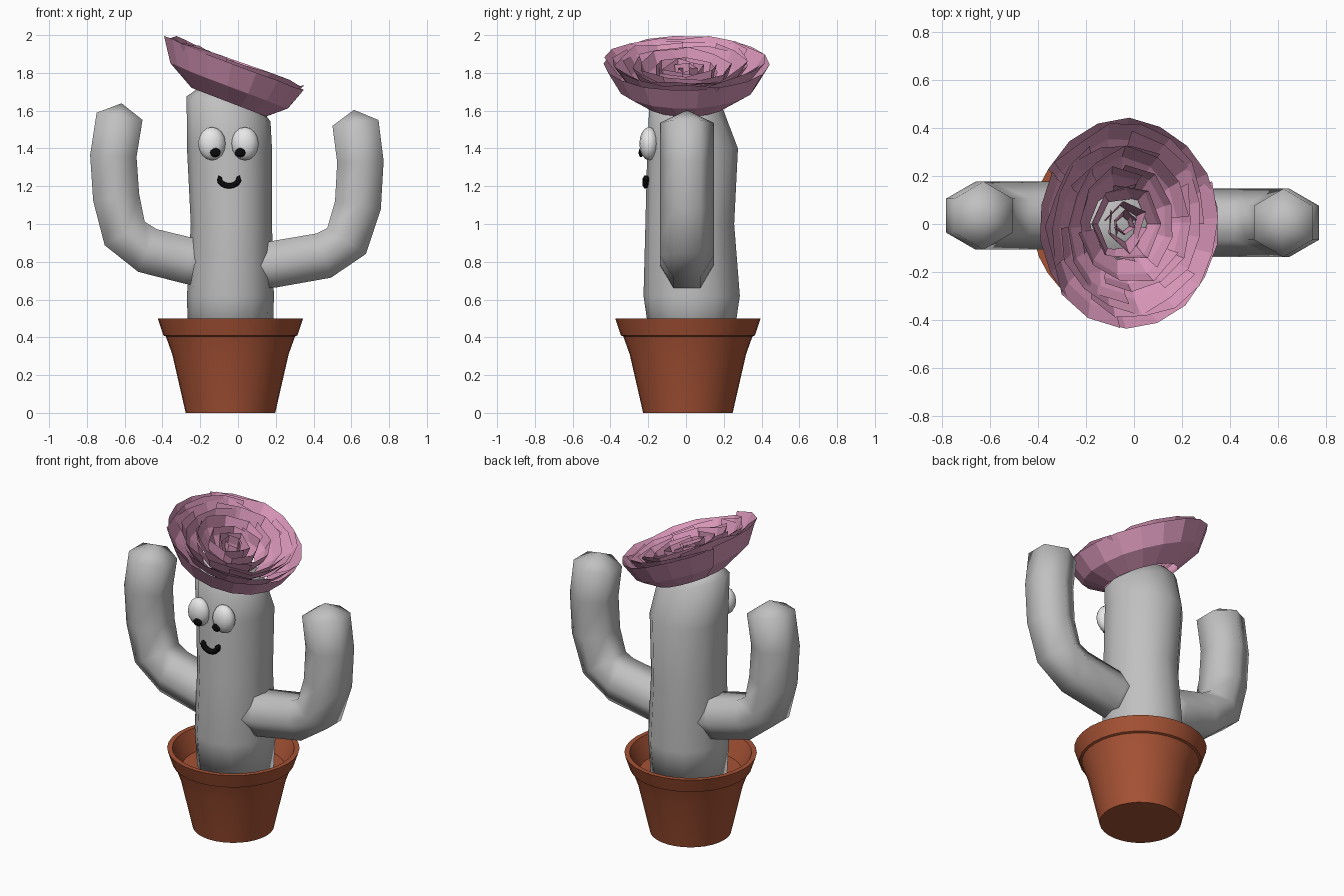
import bpy, bmesh, math, random
from mathutils import Vector, Matrix

if "Cube" in bpy.data.objects:
    bpy.data.objects.remove(bpy.data.objects["Cube"])

random.seed(4)


def material(name, rgb):
    m = bpy.data.materials.new(name)
    m.diffuse_color = (*rgb, 1)
    m.use_nodes = True
    m.node_tree.nodes["Principled BSDF"].inputs["Base Color"].default_value = m.diffuse_color
    return m


GREY = material("cactus grey", (0.53, 0.53, 0.53))
WHITE = material("eye white", (0.8, 0.8, 0.8))
BLACK = material("black", (0.003, 0.003, 0.003))
CLAY = material("terracotta", (0.38, 0.085, 0.035))
PINK = material("petal pink", (0.70, 0.31, 0.49))


def finish(name, bm, mat, smooth=True, fix=True):
    if fix:
        bmesh.ops.recalc_face_normals(bm, faces=bm.faces)
    me = bpy.data.meshes.new(name)
    bm.to_mesh(me)
    bm.free()
    me.materials.append(mat)
    ob = bpy.data.objects.new(name, me)
    bpy.context.collection.objects.link(ob)
    if smooth:
        me.shade_smooth()
    return ob


def bridge(bm, a, b, closed=True):
    n = len(a)
    for i in range(n if closed else n - 1):
        j = (i + 1) % n
        bm.faces.new((a[i], a[j], b[j], b[i]))


def fan(bm, ring, tip):
    v = bm.verts.new(tip)
    for i in range(len(ring)):
        bm.faces.new((ring[i], ring[(i + 1) % len(ring)], v))


def tube(name, path, radius, sides, mat, y, tip=0.0):
    """Tube along a path of (x, z) points in the plane y, with a pointed end."""
    bm = bmesh.new()
    pts = [Vector((x, y, z)) for x, z in path]
    rings = []
    for i, p in enumerate(pts):
        d = (pts[min(i + 1, len(pts) - 1)] - pts[max(i - 1, 0)]).normalized()
        side = d.cross(Vector((0, 1, 0)))
        rings.append([bm.verts.new(p + radius * (Vector((0, math.cos(t), 0)) + side * math.sin(t)))
                      for t in (2 * math.pi * k / sides for k in range(sides))])
    for a, b in zip(rings, rings[1:]):
        bridge(bm, a, b)
    fan(bm, rings[0], pts[0])
    fan(bm, rings[-1], pts[-1] + d * tip)
    return finish(name, bm, mat)


def ellipsoid(name, centre, size, seg, rings, mat):
    bm = bmesh.new()
    bmesh.ops.create_uvsphere(bm, u_segments=seg, v_segments=rings, radius=1,
                              matrix=Matrix.Translation(centre) @ Matrix.Diagonal((*size, 1)))
    return finish(name, bm, mat)


# Pot: turned profile with a flared rim and a shallow inside
bm = bmesh.new()
profile = [(0.237, 0), (0.308, 0.31), (0.342, 0.405), (0.355, 0.41),
           (0.385, 0.50), (0.355, 0.50), (0.30, 0.38)]
rings = [[bm.verts.new((-0.04 + r * math.cos(2 * math.pi * k / 32),
                        0.01 + r * math.sin(2 * math.pi * k / 32), z)) for k in range(32)]
         for r, z in profile]
for a, b in zip(rings, rings[1:]):
    bridge(bm, a, b)
bm.faces.new(rings[0])
bm.faces.new(rings[-1])
pot = finish("pot", bm, CLAY)
bpy.context.view_layer.objects.active = pot
pot.select_set(True)
bpy.ops.object.shade_smooth_by_angle(angle=math.radians(30))
pot.select_set(False)

# Trunk: rings of (centre x, centre y, z, radius x, radius y, tilt)
bm = bmesh.new()
rows = [(-0.04, 0.03, 0.38, 0.225, 0.22, 0), (-0.04, 0.03, 0.62, 0.23, 0.255, 0),
        (-0.035, 0.02, 1.0, 0.215, 0.235, 0), (-0.045, 0.035, 1.4, 0.225, 0.24, 0),
        (-0.05, 0.0, 1.61, 0.222, 0.195, -0.3), (-0.05, 0.0, 1.68, 0.15, 0.14, -0.3)]
rings = [[bm.verts.new((cx + rx * math.cos(t), cy + ry * math.sin(t), z + k * rx * math.cos(t)))
          for t in (2 * math.pi * i / 12 for i in range(12))] for cx, cy, z, rx, ry, k in rows]
for a, b in zip(rings, rings[1:]):
    bridge(bm, a, b)
bm.faces.new(rings[0])
fan(bm, rings[-1], (-0.05, 0, 1.70))
finish("trunk", bm, GREY)

# Arms: six-sided bent tubes
tube("left_arm", [(-0.15, 0.785), (-0.26, 0.805), (-0.48, 0.86), (-0.60, 0.95), (-0.645, 1.14),
                  (-0.66, 1.36), (-0.627, 1.57)], 0.142, 6, GREY, 0.035, 0.07)
tube("right_arm", [(0.07, 0.775), (0.18, 0.785), (0.455, 0.833), (0.575, 0.91), (0.635, 1.10),
                   (0.648, 1.33), (0.622, 1.535)], 0.142, 6, GREY, 0.005, 0.07)

# Face: eyes, pupils and smile
for side, ex, px in (("left", -0.138, -0.12), ("right", 0.037, 0.012)):
    ellipsoid(side + "_eye", (ex, -0.195, 1.425), (0.073, 0.052, 0.088), 12, 8, WHITE)
    ellipsoid(side + "_pupil", (px, -0.238, 1.378), (0.029, 0.013, 0.025), 10, 6, BLACK)
smile = [(-0.047 + 0.052 * math.cos(t), 1.24 + 0.038 * math.sin(t))
         for t in (math.pi * (1 + i / 8) for i in range(9))]
tube("smile", [(-0.108, 1.243)] + smile + [(0.014, 1.243)], 0.017, 6, BLACK, -0.212)

# Flower: tilted cup of nested, slightly spiralling petal sheets
TILT = Matrix.Translation((-0.025, 0, 1.85)) @ Matrix.Rotation(math.radians(21), 4, 'Y')


def petal(bm, start, span, seg, rows, grow, jitter):
    """Sheet of (radius, height, x shift) rows wrapped over an arc."""
    wob = [random.uniform(-jitter, jitter) for _ in range(seg + 1)]
    made = []
    for n, (r, z, sx) in enumerate(rows):
        ring = []
        for i in range(seg + 1):
            t = start + span * i / seg
            f = r * (1 + grow * (i / seg - 0.5)) + wob[i] * n / 2
            ring.append(bm.verts.new(TILT @ Vector((
                sx + f * math.cos(t), 1.07 * f * math.sin(t), z + wob[-1 - i] * n / 2))))
        made.append(ring)
    for a, b in zip(made, made[1:]):
        bridge(bm, a, b, False)


bm = bmesh.new()
petal(bm, 2.6, 2 * math.pi, 18, [(0.215, -0.2, 0.05), (0.34, -0.12, 0.02), (0.405, 0, 0)], 0.03, 0.006)
layers = [(0.375, 0.32, 0.22, 3, 7), (0.335, 0.28, 0.19, 3, 6), (0.285, 0.25, 0.17, 3, 5),
          (0.225, 0.20, 0.14, 3, 4), (0.16, 0.15, 0.11, 2, 4), (0.10, 0.09, 0.07, 2, 3),
          (0.05, 0.05, 0.03, 2, 3)]
for k, (top, mid, low, count, seg) in enumerate(layers):
    for p in range(count):
        petal(bm, k * 1.1 + p * 2 * math.pi / count, 2 * math.pi / count * 1.2, seg,
              [(low, -0.14, 0.03), (mid, -0.07, 0.01), (top, 0.012 - 0.006 * k, 0)], 0.16, 0.018)
finish("flower", bm, PINK, smooth=False, fix=False)
